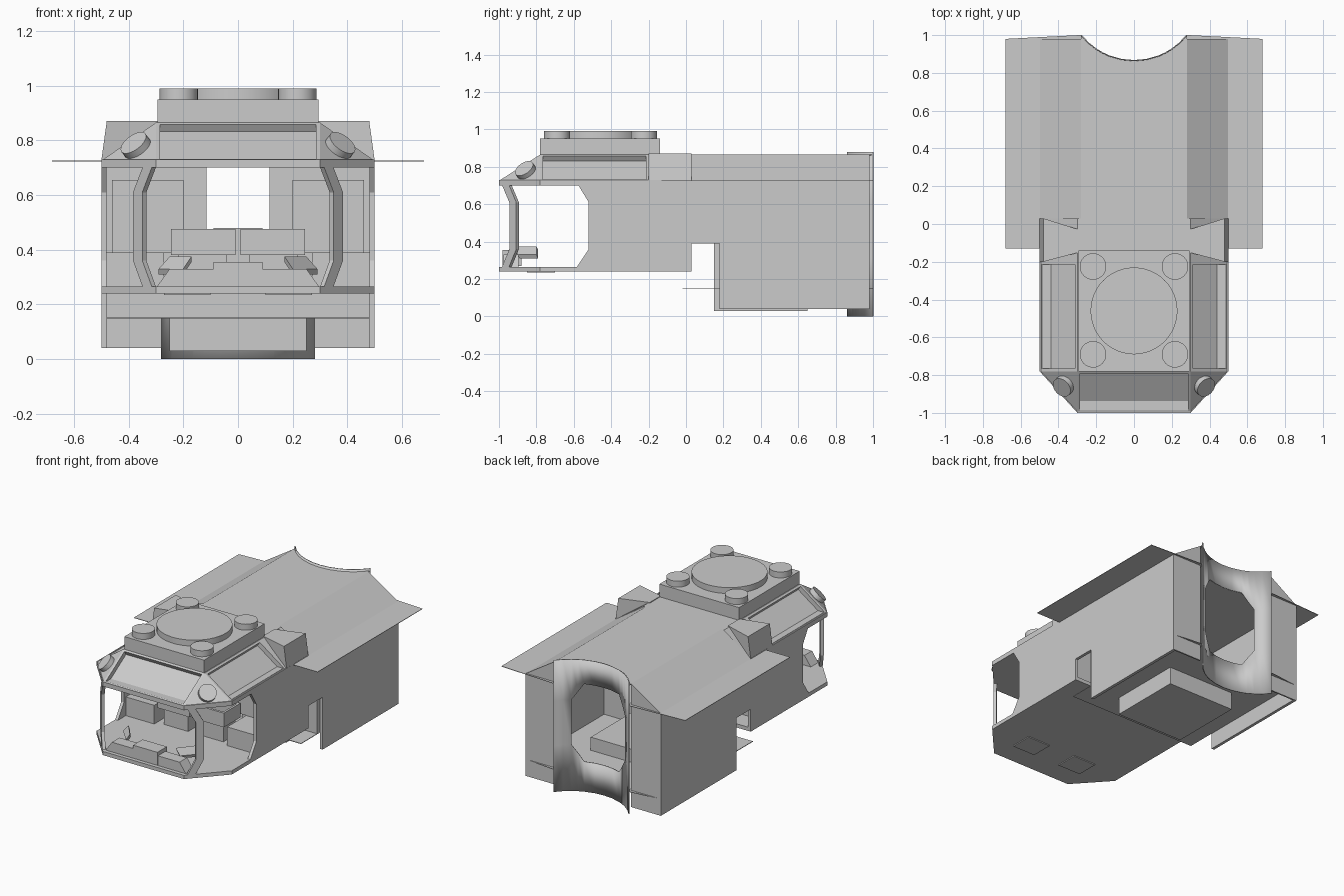
import bpy, bmesh, math
from mathutils import Vector

cube = bpy.data.objects.get("Cube")
if cube:
    bpy.data.objects.remove(cube, do_unlink=True)

grey = bpy.data.materials.new("hull_grey")
grey.use_nodes = True
GREY = (0.6, 0.6, 0.6, 1)
grey.diffuse_color = GREY
grey.node_tree.nodes["Principled BSDF"].inputs["Base Color"].default_value = GREY


def finish(bm, name):
    bmesh.ops.recalc_face_normals(bm, faces=bm.faces)
    mesh = bpy.data.meshes.new(name)
    bm.to_mesh(mesh)
    bm.free()
    mesh.materials.append(grey)
    ob = bpy.data.objects.new(name, mesh)
    bpy.context.scene.collection.objects.link(ob)
    return ob


def prism(name, points, push):
    """Extrude a flat polygon along a vector."""
    bm = bmesh.new()
    face = bm.faces.new([bm.verts.new(p) for p in points])
    out = bmesh.ops.extrude_face_region(bm, geom=[face])
    moved = [v for v in out["geom"] if isinstance(v, bmesh.types.BMVert)]
    bmesh.ops.translate(bm, verts=moved, vec=push)
    return finish(bm, name)


def box(name, x, y, z):
    pts = [(x[0], y[0], z[0]), (x[1], y[0], z[0]), (x[1], y[1], z[0]), (x[0], y[1], z[0])]
    return prism(name, pts, (0, 0, z[1] - z[0]))


def disc(name, centre, radius, depth, axis=(0, 0, 1), sides=32):
    bm = bmesh.new()
    bmesh.ops.create_cone(bm, cap_ends=True, segments=sides, radius1=radius, radius2=radius, depth=depth)
    turn = Vector((0, 0, 1)).rotation_difference(Vector(axis)).to_matrix()
    bmesh.ops.rotate(bm, verts=bm.verts, matrix=turn)
    bmesh.ops.translate(bm, verts=bm.verts, vec=centre)
    for f in bm.faces:
        f.smooth = len(f.verts) == 4
    ob = finish(bm, name)
    for e in ob.data.edges:
        a, b = (ob.data.vertices[i].co for i in e.vertices)
        e.use_edge_sharp = abs((b - a).normalized().dot(Vector(axis).normalized())) < 0.5
    return ob


# Main levels and widths
W, IN = 0.5, 0.3
FLOOR, EAVE, ROOF = 0.24, 0.725, 0.865
BACK, REAR = 0.98, 0.03
SIDES = ((-1, "right"), (1, "left"))


def arc_y(x):
    return 1.222 - math.sqrt(0.357 ** 2 - x * x)


arc_xs = [-0.28, -0.24, -0.2, -0.165, -0.13, -0.065, 0, 0.065, 0.13, 0.165, 0.2, 0.24, 0.28]


def deck(name, half, front, z, thick):
    """Horizontal sheet whose back edge follows the curved rear panel."""
    pts = [(-half, front, z), (half, front, z), (half, BACK, z)]
    pts += [(x, arc_y(x), z) for x in reversed(arc_xs)] + [(-half, BACK, z)]
    return prism(name, pts, (0, 0, thick))


# Cab floor and header slabs with chamfered nose
nose = [(-W, REAR), (-W, -0.78), (-IN, -1), (IN, -1), (W, -0.78), (W, REAR)]
prism("cab_floor", [(x, y, FLOOR) for x, y in nose], (0, 0, 0.025))
prism("cab_header", [(x, y, 0.7) for x, y in nose], (0, 0, 0.03))

# Sloped cab roof with recessed skylights
bm = bmesh.new()
v = lambda x, y, z: bm.verts.new((x, y, z))
lo = [v(x, y, EAVE) for x, y in [(-W, -0.2)] + nose[1:5] + [(W, -0.2)]]
lo_back = [v(-W, REAR, EAVE), v(W, REAR, EAVE)]
hi = [v(-IN, -0.2, ROOF), v(-IN, -0.78, ROOF), v(IN, -0.78, ROOF), v(IN, -0.2, ROOF)]
hi_back = [v(-IN, REAR, ROOF), v(IN, REAR, ROOF)]
windows = [bm.faces.new(f) for f in (
    (lo[0], lo[1], hi[1], hi[0]), (lo[2], lo[3], hi[2], hi[1]), (lo[4], lo[5], hi[3], hi[2]))]
for f in ((lo[1], lo[2], hi[1]), (lo[3], lo[4], hi[2]), (hi[0], hi[1], hi[2], hi[3]),
          (hi_back[0], hi[0], hi[3], hi_back[1]),
          (lo_back[0], lo[0], hi[0], hi_back[0]), (lo[5], lo_back[1], hi_back[1], hi[3])):
    bm.faces.new(f)
bmesh.ops.recalc_face_normals(bm, faces=bm.faces)
for f in windows:
    if f.normal.z < 0:
        f.normal_flip()
bmesh.ops.inset_individual(bm, faces=windows, thickness=0.02, depth=0)
bmesh.ops.inset_individual(bm, faces=windows, thickness=0.001, depth=-0.03)
finish(bm, "cab_roof")

# Roof platform, hatch and corner caps
box("roof_platform", (-0.295, 0.295), (-0.78, -0.14), (ROOF - 0.01, 0.95))
disc("roof_hatch", (0, -0.46, 0.97), 0.23, 0.04, sides=48)
for sx, side in SIDES:
    for y, end in ((-0.69, "front"), (-0.225, "rear")):
        disc(f"{side}_{end}_cap", (sx * 0.217, y, 0.97), 0.07, 0.04)

for sx, side in SIDES:
    # Side wall with window edge and wheel-side notch
    wall = [(-0.6, FLOOR), (REAR, FLOOR), (REAR, 0.39), (0.18, 0.39), (0.18, 0.04), (BACK, 0.04),
            (BACK, EAVE), (-0.59, EAVE), (-0.52, 0.61), (-0.52, 0.36)]
    prism(f"{side}_wall", [(sx * W, y, z) for y, z in wall], (-sx * 0.02, 0, 0))

    # Bent windscreen pillar lying along the nose chamfer
    bend = [(0.03, 0.725), (0.25, 0.61), (0.25, 0.36), (0.03, FLOOR),
            (0.2, FLOOR), (0.42, 0.36), (0.42, 0.61), (0.2, 0.725)]
    prism(f"{side}_pillar", [(sx * (IN + 0.2 * s), -1 + 0.22 * s, z) for s, z in bend],
          (-sx * 0.015, 0.014, 0))

    # Lamp on the triangular roof corner
    axis = Vector((sx * 0.53, -0.48, 0.7))
    disc(f"{side}_lamp", Vector((sx * 0.368, -0.853, 0.772)) + axis * 0.01, 0.055, 0.035, axis)

    # Raised shoulder between cab and rear roofs
    bm = bmesh.new()
    base = [(W, -0.2, EAVE), (W, REAR, EAVE), (0.29, -0.03, EAVE), (0.29, -0.15, EAVE)]
    top = [(0.48, -0.2, 0.87), (0.48, REAR, 0.87), (0.29, -0.03, 0.87), (0.29, -0.15, 0.87)]
    lower = [bm.verts.new((sx * x, y, z)) for x, y, z in base]
    upper = [bm.verts.new((sx * x, y, z)) for x, y, z in top]
    bm.faces.new(lower)
    bm.faces.new(upper)
    for i in range(4):
        j = (i + 1) % 4
        bm.faces.new((lower[i], lower[j], upper[j], upper[i]))
    finish(bm, f"{side}_shoulder")

    # Rear roof slope and back wall
    slope = [(sx * 0.28, -0.03, ROOF), (sx * W, REAR, EAVE), (sx * W, BACK, EAVE), (sx * 0.28, BACK, ROOF)]
    prism(f"{side}_roof_slope", slope, (0, 0, -0.006))
    gable = [(0.28, 0.04), (W, 0.04), (W, EAVE), (0.28, ROOF)]
    prism(f"{side}_back_wall", [(sx * x, BACK, z) for x, z in gable], (0, -0.01, 0))

    # Cab bulkhead, bench, inner partition and dash wing
    box(f"{side}_bulkhead", sorted((sx * 0.115, sx * 0.48)), (-0.12, -0.1), (0.26, 0.7))
    box(f"{side}_bench", sorted((sx * 0.27, sx * 0.48)), (-0.5, -0.12), (0.26, 0.39))
    box(f"{side}_locker", sorted((sx * 0.2, sx * 0.46)), (-0.3, -0.12), (0.39, 0.655))
    box(f"{side}_step_panel", sorted((sx * 0.115, sx * 0.48)), (0.15, 0.18), (0.15, 0.39))
    wing = [(0.2, -0.9, 0.33), (0.29, -0.8, 0.33), (0.25, -0.8, 0.375), (0.17, -0.9, 0.375)]
    prism(f"{side}_dash_wing", [(sx * x, y, z) for x, y, z in wing], (0, 0.01, -0.02))
    box(f"{side}_floor_hatch", sorted((sx * 0.1, sx * 0.27)), (-0.85, -0.7), (FLOOR - 0.006, FLOOR))

    # Open seat tray made of four rails
    x0, x1 = 0.01, 0.245
    for n, (a, b, c, d) in enumerate(((x0, x1, -0.5, -0.485), (x0, x1, -0.34, -0.325),
                                      (x0, x0 + 0.015, -0.5, -0.325), (x1 - 0.015, x1, -0.5, -0.325))):
        box(f"{side}_tray_rail_{n}", sorted((sx * a, sx * b)), (c, d), (0.38, 0.475))
    box(f"{side}_seat", sorted((sx * 0.04, sx * 0.22)), (-0.47, -0.34), (0.26, 0.385))

# Rear decks
deck("rear_roof", 0.28, -0.03, ROOF - 0.006, 0.006)
deck("awning_sheet", 0.68, -0.13, 0.723, 0.003)
deck("rear_floor", 0.48, -0.02, 0.148, 0.004)
box("underfloor_box", (-0.25, 0.25), (0.15, 0.65), (0.03, FLOOR))

# Dashboard and console
dash = [(-0.3, 0.26), (0.3, 0.26), (0.25, 0.33), (-0.25, 0.33)]
prism("dashboard", [(x, -0.975, z) for x, z in dash], (0, 0.08, 0))
box("dash_screen", (-0.09, 0.09), (-0.98, -0.88), (0.27, 0.355))
box("console", (-0.09, 0.09), (-0.3, -0.2), (0.26, 0.48))

# Curved rear panel with cut-corner doorway
bm = bmesh.new()


def strip(x0, x1, low, high):
    quad = [(x0, low(x0)), (x1, low(x1)), (x1, high(x1)), (x0, high(x0))]
    bm.faces.new([bm.verts.new((x, arc_y(x), z)) for x, z in quad])


cut = lambda x: max(0, min(1, (abs(x) - 0.13) / 0.07))
sill = lambda x: 0.2 + 0.11 * cut(x)
head = lambda x: 0.72 - 0.11 * cut(x)
bottom, crown = (lambda x: 0.0), (lambda x: 0.88)
for a, b in zip(arc_xs, arc_xs[1:]):
    if abs(a + b) / 2 > 0.2:
        mid_levels = (bottom, sill, head, crown)
    else:
        mid_levels = None
    if mid_levels:
        for l, h in zip(mid_levels, mid_levels[1:]):
            strip(a, b, l, h)
    else:
        strip(a, b, bottom, sill)
        strip(a, b, head, crown)
bmesh.ops.remove_doubles(bm, verts=bm.verts, dist=0.0005)
for f in bm.faces:
    f.smooth = True
panel = finish(bm, "curved_rear_panel")
mod = panel.modifiers.new("thickness", "SOLIDIFY")
mod.thickness = 0.006
mod.offset = 0
